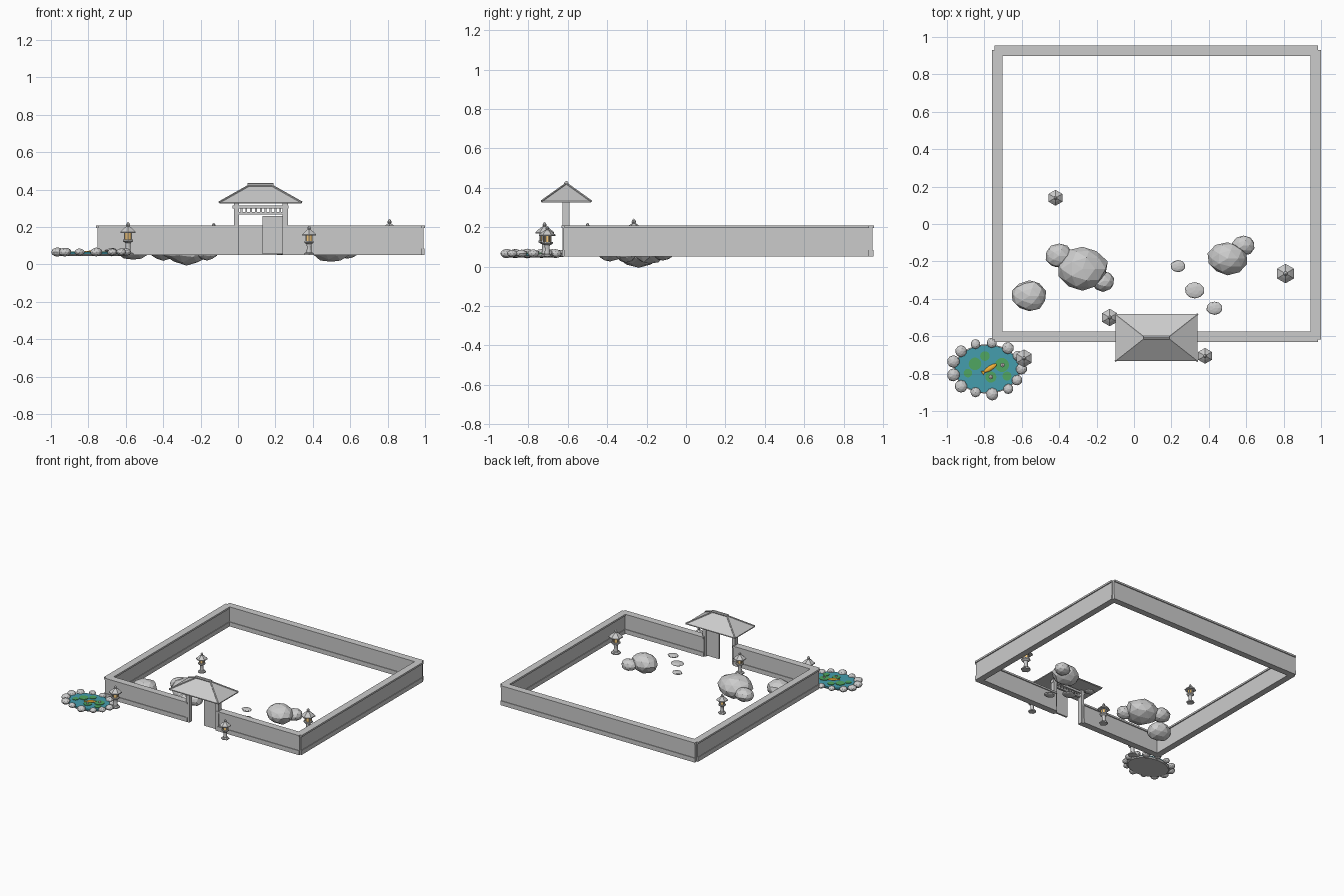
import bpy, bmesh, math, random
from mathutils import Vector, noise

if "Cube" in bpy.data.objects:
    bpy.data.objects.remove(bpy.data.objects["Cube"])

random.seed(4)


def material(name, rgb):
    m = bpy.data.materials.new(name)
    m.diffuse_color = (*rgb, 1)
    m.use_nodes = True
    m.node_tree.nodes["Principled BSDF"].inputs["Base Color"].default_value = m.diffuse_color
    return m


WATER = material("water", (0.06, 0.34, 0.42))
LEAF = material("leaf", (0.08, 0.38, 0.12))
KOI = material("koi", (0.9, 0.45, 0.04))
GLOW = material("glow", (0.95, 0.6, 0.2))
PETAL = material("petal", (0.9, 0.75, 0.8))


def finish(name, bm, mat=None):
    me = bpy.data.meshes.new(name)
    bmesh.ops.recalc_face_normals(bm, faces=bm.faces)
    bm.to_mesh(me)
    bm.free()
    ob = bpy.data.objects.new(name, me)
    bpy.context.collection.objects.link(ob)
    if mat:
        me.materials.append(mat)
    return ob


def box(name, x0, x1, y0, y1, z0, z1, mat=None):
    bm = bmesh.new()
    bmesh.ops.create_cube(bm, size=1)
    for v in bm.verts:
        v.co = ((x0 + x1) / 2 + v.co.x * (x1 - x0), (y0 + y1) / 2 + v.co.y * (y1 - y0),
                (z0 + z1) / 2 + v.co.z * (z1 - z0))
    return finish(name, bm, mat)


def lathe(name, c, profile, n, mat=None, sy=1.0, rot=0.0):
    """Stack rings of (radius, z) into a closed n-sided solid."""
    bm = bmesh.new()
    rings = []
    for r, z in profile:
        rings.append([bm.verts.new((c[0] + r * math.cos(rot + math.tau * i / n),
                                    c[1] + sy * r * math.sin(rot + math.tau * i / n), c[2] + z))
                      for i in range(n)])
    for a, b in zip(rings, rings[1:]):
        for i in range(n):
            j = (i + 1) % n
            bm.faces.new((a[i], a[j], b[j], b[i]))
    bm.faces.new(rings[0])
    bm.faces.new(rings[-1])
    return finish(name, bm, mat)


def rod(name, p, q, r, n=6):
    p, q = Vector(p), Vector(q)
    bm = bmesh.new()
    bmesh.ops.create_cone(bm, cap_ends=True, segments=n, radius1=r, radius2=r, depth=(q - p).length)
    rot = (q - p).to_track_quat('Z', 'Y')
    for v in bm.verts:
        v.co = rot @ v.co + (p + q) / 2
    return finish(name, bm)


def rock(name, x, y, z, rx, ry, rz, rough=0.12):
    bm = bmesh.new()
    bmesh.ops.create_icosphere(bm, subdivisions=2, radius=1)
    off = Vector([random.uniform(0, 50) for _ in range(3)])
    for v in bm.verts:
        k = 1 + rough * noise.noise(v.co * 1.6 + off)
        v.co = (x + v.co.x * k * rx, y + v.co.y * k * ry, z + v.co.z * k * rz)
    return finish(name, bm)


# Perimeter walls: plinth, body and flat cap
def wall(name, x0, x1, y0, y1, along_x):
    for part, inset, z0, z1 in (("plinth", 0.003, 0.05, 0.085), ("body", 0.008, 0.085, 0.195),
                                ("cap", 0, 0.195, 0.209)):
        ix, iy = (0, inset) if along_x else (inset, 0)
        box(f"{name}_{part}", x0 + ix, x1 - ix, y0 + iy, y1 - iy, z0, z1)


wall("back_wall", -0.745, 0.985, 0.898, 0.955, True)
wall("front_wall_left", -0.745, -0.012, -0.632, -0.575, True)
wall("front_wall_right", 0.25, 0.985, -0.632, -0.575, True)
wall("left_wall", -0.76, -0.703, -0.617, 0.93, False)
wall("right_wall", 0.943, 1.0, -0.617, 0.93, False)

# Gatehouse: posts, beams, slats and a door leaf
GY = -0.61
for x in (-0.008, 0.252):
    box("gate_post", x - 0.014, x + 0.014, GY - 0.018, GY + 0.018, 0.05, 0.328)
box("upper_beam", -0.03, 0.27, GY - 0.015, GY + 0.015, 0.298, 0.316)
box("lower_beam", 0.0, 0.245, GY - 0.01, GY + 0.01, 0.268, 0.28)
for i in range(9):
    x = 0.018 + i * 0.026
    box("gate_slat", x - 0.005, x + 0.005, GY - 0.005, GY + 0.005, 0.28, 0.298)
box("door_leaf", 0.13, 0.24, GY - 0.007, GY + 0.007, 0.055, 0.26)

# Hipped gate roof with hip ribs and ridge
X0, X1, Y0, Y1 = -0.1, 0.34, -0.733, -0.482
ridge = [(0.06, -0.6075, 0.422), (0.18, -0.6075, 0.422)]
corners = [(X0, Y0), (X1, Y0), (X1, Y1), (X0, Y1)]
bm = bmesh.new()
lo = [bm.verts.new((x, y, 0.325)) for x, y in corners]
hi = [bm.verts.new((x, y, 0.332)) for x, y in corners]
a, b = [bm.verts.new(p) for p in ridge]
bm.faces.new(lo)
for i in range(4):
    j = (i + 1) % 4
    bm.faces.new((lo[i], lo[j], hi[j], hi[i]))
for f in ((hi[0], hi[1], b, a), (hi[1], hi[2], b), (hi[2], hi[3], a, b), (hi[3], hi[0], a)):
    bm.faces.new(f)
finish("gate_roof", bm)
for i, (x, y) in enumerate(corners):
    rod("hip_rib", (x, y, 0.332), ridge[1 if i in (1, 2) else 0], 0.006)
rod("roof_ridge", (0.05, -0.6075, 0.423), (0.19, -0.6075, 0.423), 0.011, 8)


# Stone lanterns, unit height scaled by h
def lantern(x, y, h):
    c, t = (x, y, 0.05), math.pi / 6

    def part(name, prof, n=6, mat=None):
        lathe(name, c, [(r * h, z * h) for r, z in prof], n, mat, rot=t)

    part("lantern_base", [(0.19, 0), (0.19, 0.05), (0.14, 0.09)])
    part("lantern_stem", [(0.085, 0.09), (0.075, 0.25), (0.085, 0.38)], 12)
    part("lantern_platform", [(0.1, 0.37), (0.18, 0.42), (0.18, 0.47)])
    part("lantern_light", [(0.11, 0.47), (0.11, 0.68)], 6, GLOW)
    for i in range(6):
        ang = t + math.tau * i / 6
        px, py = x + 0.125 * h * math.cos(ang), y + 0.125 * h * math.sin(ang)
        rod("lantern_post", (px, py, 0.05 + 0.46 * h), (px, py, 0.05 + 0.69 * h), 0.018 * h)
    part("lantern_roof", [(0.27, 0.67), (0.27, 0.705), (0.15, 0.81), (0.06, 0.87)])
    part("lantern_finial", [(0.035, 0.86), (0.06, 0.91), (0.045, 0.96), (0.01, 1)], 8)


for x, y, h in ((-0.42, 0.14, 0.157), (0.81, -0.265, 0.193), (-0.13, -0.5, 0.172),
                (0.38, -0.705, 0.157), (-0.588, -0.718, 0.176)):
    lantern(x, y, h)

# Boulders
for r in ((-0.275, -0.24, 0.088, 0.132, 0.12, 0.088), (-0.4, -0.17, 0.075, 0.072, 0.065, 0.052),
          (-0.165, -0.305, 0.07, 0.063, 0.054, 0.048), (-0.56, -0.385, 0.09, 0.094, 0.083, 0.065),
          (0.5, -0.185, 0.088, 0.107, 0.088, 0.074), (0.585, -0.115, 0.075, 0.062, 0.053, 0.045)):
    rock("boulder", *r)

# Stepping stones
for x, y, r in ((0.235, -0.225, 0.04), (0.325, -0.355, 0.053), (0.43, -0.45, 0.043)):
    rock("stepping_stone", x, y, 0.063, r, r * 0.82, 0.012, 0.06)

# Pond: basin, water and rim stones
PX, PY = -0.785, -0.775
lathe("pond_basin", (PX, PY, 0), [(0.165, 0.046), (0.178, 0.056)], 32, None, 0.74)
lathe("pond_water", (PX, PY, 0), [(0.172, 0.056), (0.172, 0.066)], 32, WATER, 0.74)
for x, y, r in ((-0.925, -0.68, 0.031), (-0.847, -0.642, 0.026), (-0.76, -0.635, 0.027),
                (-0.674, -0.663, 0.032), (-0.62, -0.705, 0.028), (-0.602, -0.775, 0.03),
                (-0.625, -0.835, 0.028), (-0.672, -0.882, 0.027), (-0.758, -0.91, 0.033),
                (-0.847, -0.9, 0.027), (-0.925, -0.868, 0.034), (-0.966, -0.807, 0.034),
                (-0.966, -0.735, 0.033)):
    rock("pond_stone", x, y, 0.066, r, r, r * 0.7, 0.08)

# Lily pads, two with blossoms
for x, y, r in ((-0.85, -0.748, 0.034), (-0.797, -0.706, 0.026), (-0.888, -0.797, 0.023),
                (-0.706, -0.754, 0.038), (-0.765, -0.818, 0.03), (-0.679, -0.813, 0.024)):
    lathe("lily_pad", (x, y, 0.066), [(r, 0), (r, 0.004)], 14, LEAF)
for x, y in ((-0.703, -0.754), (-0.765, -0.818)):
    lathe("blossom", (x, y, 0.07), [(0.005, 0), (0.01, 0.006), (0.004, 0.01)], 8, PETAL)

# Koi with tapered tail
bm = bmesh.new()
bmesh.ops.create_uvsphere(bm, u_segments=12, v_segments=8, radius=1)
fish = finish("koi", bm, KOI)
fish.location, fish.scale = (-0.768, -0.77, 0.069), (0.04, 0.013, 0.008)
fish.rotation_euler.z = math.radians(32)
lathe("koi_tail", (-0.806, -0.794, 0.067), [(0.014, 0), (0.012, 0.004)], 3, KOI, rot=math.radians(32))
